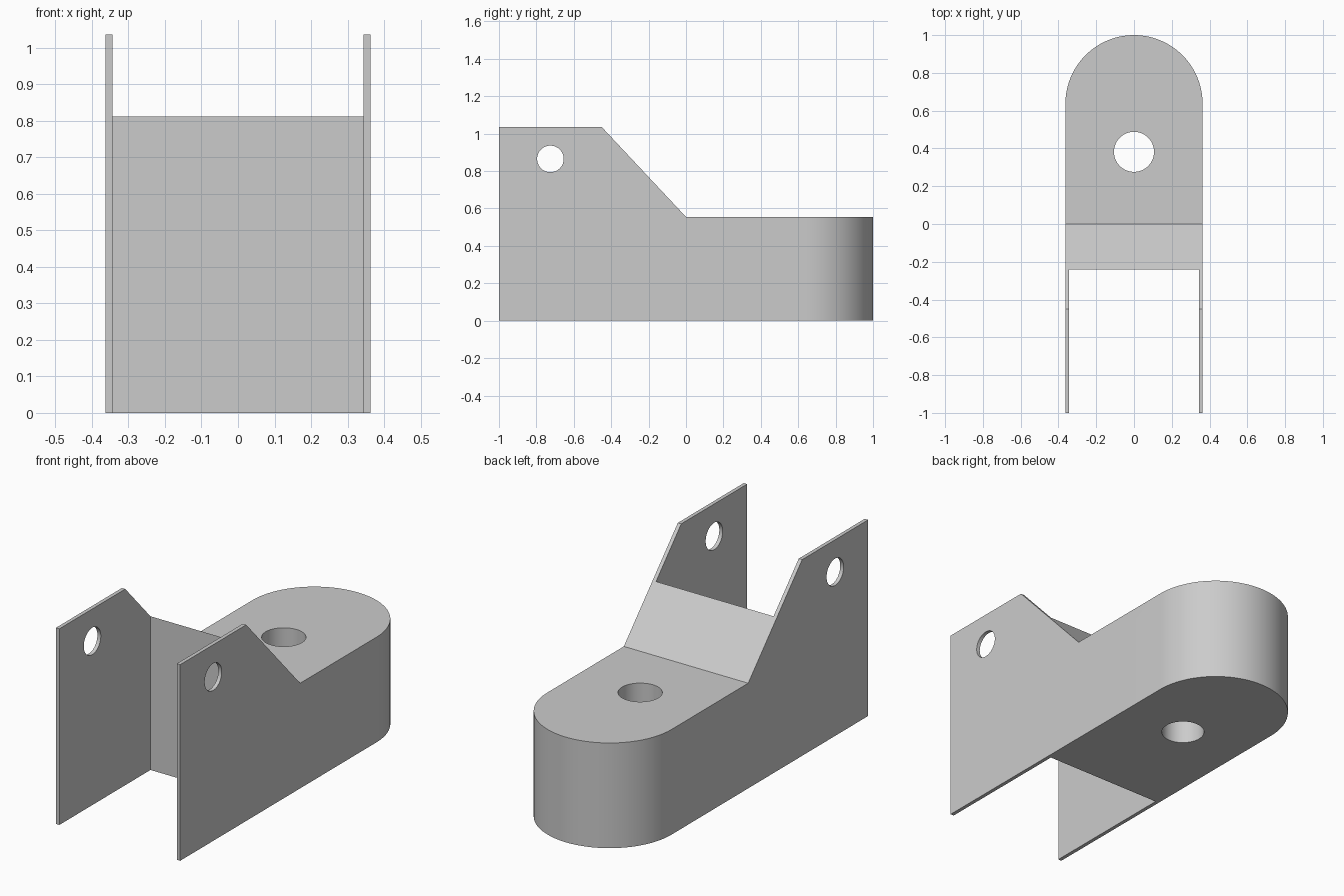
import bpy, bmesh, math
from mathutils import Vector

if "Cube" in bpy.data.objects:
    bpy.data.objects.remove(bpy.data.objects["Cube"], do_unlink=True)

HALF_W, WALL = 0.363, 0.02
ARC_Y = 1.0 - HALF_W

grey = bpy.data.materials.new("plain grey")
grey.use_nodes = True
grey.diffuse_color = (0.6, 0.6, 0.6, 1)
grey.node_tree.nodes["Principled BSDF"].inputs["Base Color"].default_value = (0.6, 0.6, 0.6, 1)


def prism(name, points, push):
    """Extrude a closed 3D outline along a vector."""
    bm = bmesh.new()
    face = bm.faces.new([bm.verts.new(p) for p in points])
    top = bmesh.ops.extrude_face_region(bm, geom=[face])["geom"]
    bmesh.ops.translate(bm, vec=Vector(push),
                        verts=[g for g in top if isinstance(g, bmesh.types.BMVert)])
    bmesh.ops.recalc_face_normals(bm, faces=bm.faces)
    mesh = bpy.data.meshes.new(name)
    bm.to_mesh(mesh)
    bm.free()
    obj = bpy.data.objects.new(name, mesh)
    bpy.context.collection.objects.link(obj)
    mesh.materials.append(grey)
    return obj


def circle(cx, cy, r, n=64):
    return [(cx + r * math.cos(2 * math.pi * i / n),
             cy + r * math.sin(2 * math.pi * i / n)) for i in range(n)]


def combine(target, cutter, operation):
    """Apply a boolean and discard its helper."""
    cutter.hide_render = True
    mod = target.modifiers.new("cut", 'BOOLEAN')
    mod.operation, mod.solver, mod.object = operation, 'EXACT', cutter
    bpy.context.view_layer.objects.active = target
    bpy.ops.object.modifier_apply(modifier=mod.name)
    bpy.data.objects.remove(cutter, do_unlink=True)


# Plan outline with a rounded back end
steps = 64
plan = [(-HALF_W, -1), (HALF_W, -1)]
plan += [(HALF_W * math.cos(math.pi * i / steps),
          ARC_Y + HALF_W * math.sin(math.pi * i / steps)) for i in range(steps + 1)]
bracket = prism("clevis_bracket", [(x, y, -0.1) for x, y in plan], (0, 0, 1.3))

# Side silhouette: tall ears, slope, low rounded block
side = [(-1.1, 0), (1.1, 0), (1.1, 0.555), (0, 0.555), (-0.45, 1.035), (-1.1, 1.035)]
combine(bracket, prism("side_profile", [(-0.5, y, z) for y, z in side], (1, 0, 0)), 'INTERSECT')

# Open slot between the two ears
inner = HALF_W - WALL
slot = [(-inner, -1.1), (inner, -1.1), (inner, -0.24), (-inner, -0.24)]
combine(bracket, prism("slot", [(x, y, -0.1) for x, y in slot], (0, 0, 1.3)), 'DIFFERENCE')

# Vertical bolt hole and cross pin holes
bolt = circle(0, 0.382, 0.106)
combine(bracket, prism("bolt_hole", [(x, y, -0.1) for x, y in bolt], (0, 0, 1)), 'DIFFERENCE')
pin = circle(-0.725, 0.865, 0.071)
combine(bracket, prism("pin_holes", [(-0.5, y, z) for y, z in pin], (1, 0, 0)), 'DIFFERENCE')

# Smooth curved walls, sharp edges
bpy.ops.object.select_all(action='DESELECT')
bracket.select_set(True)
bpy.context.view_layer.objects.active = bracket
bpy.ops.object.shade_smooth_by_angle(angle=math.radians(30))
